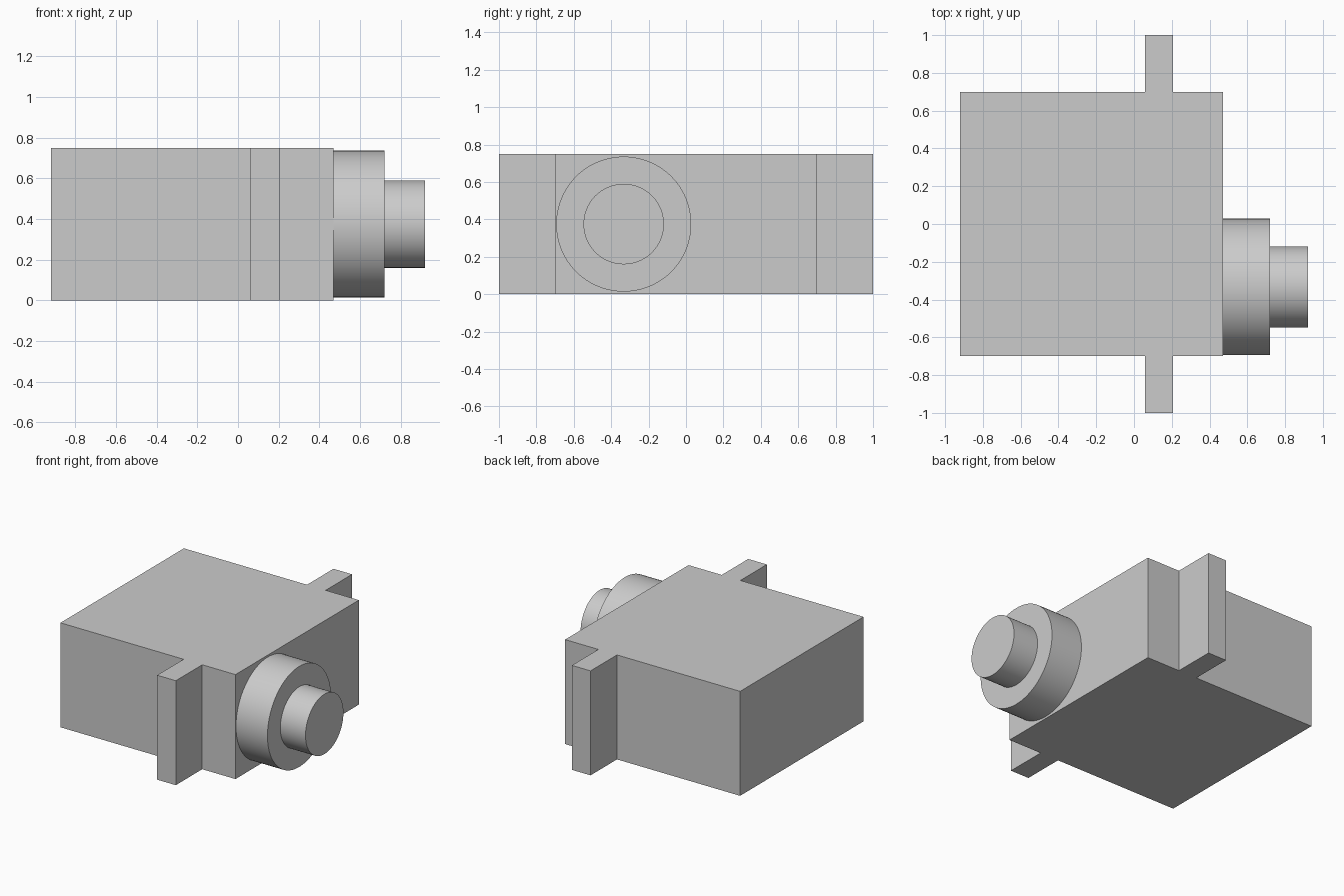
import bpy, bmesh, math

cube = bpy.data.objects.get("Cube")
if cube:
    bpy.data.objects.remove(cube, do_unlink=True)

grey = bpy.data.materials.new("plain grey")
grey.use_nodes = True
colour = (0.6, 0.6, 0.6, 1)
grey.diffuse_color = colour
grey.node_tree.nodes["Principled BSDF"].inputs["Base Color"].default_value = colour

HEIGHT = 0.75
BODY_LEFT, BODY_RIGHT, BODY_HALF = -0.92, 0.47, 0.70
TAB_LEFT, TAB_RIGHT, TAB_END = 0.058, 0.206, 1.0
AXIS_Y, AXIS_Z = -0.333, HEIGHT / 2


def extruded_outline(name, outline, height):
    """Extrude a flat outline straight up from the ground."""
    bm = bmesh.new()
    base = bm.faces.new([bm.verts.new((x, y, 0)) for x, y in outline])
    top = bmesh.ops.extrude_face_region(bm, geom=[base], use_keep_orig=True)["geom"]
    verts = [v for v in top if isinstance(v, bmesh.types.BMVert)]
    bmesh.ops.translate(bm, vec=(0, 0, height), verts=verts)
    bmesh.ops.recalc_face_normals(bm, faces=bm.faces)
    mesh = bpy.data.meshes.new(name)
    bm.to_mesh(mesh)
    bm.free()
    obj = bpy.data.objects.new(name, mesh)
    bpy.context.collection.objects.link(obj)
    mesh.materials.append(grey)
    return obj


def side_cylinder(name, radius, x_start, x_end):
    """Smooth cylinder lying along x on the output axis."""
    bpy.ops.mesh.primitive_cylinder_add(
        vertices=96, radius=radius, depth=x_end - x_start,
        location=((x_start + x_end) / 2, AXIS_Y, AXIS_Z),
        rotation=(0, math.pi / 2, 0))
    obj = bpy.context.object
    obj.name = name
    obj.data.materials.append(grey)
    bpy.ops.object.shade_smooth_by_angle(angle=math.radians(30))
    return obj


# Box housing with a full-height mounting tab on the front and back
front = [(BODY_LEFT, -BODY_HALF), (TAB_LEFT, -BODY_HALF), (TAB_LEFT, -TAB_END),
         (TAB_RIGHT, -TAB_END), (TAB_RIGHT, -BODY_HALF), (BODY_RIGHT, -BODY_HALF)]
back = [(x, -y) for x, y in reversed(front)]
extruded_outline("housing_with_tabs", front + back, HEIGHT)

# Round collar and output shaft
side_cylinder("collar", 0.361, BODY_RIGHT, 0.72)
side_cylinder("output_shaft", 0.215, 0.72, 0.92)
